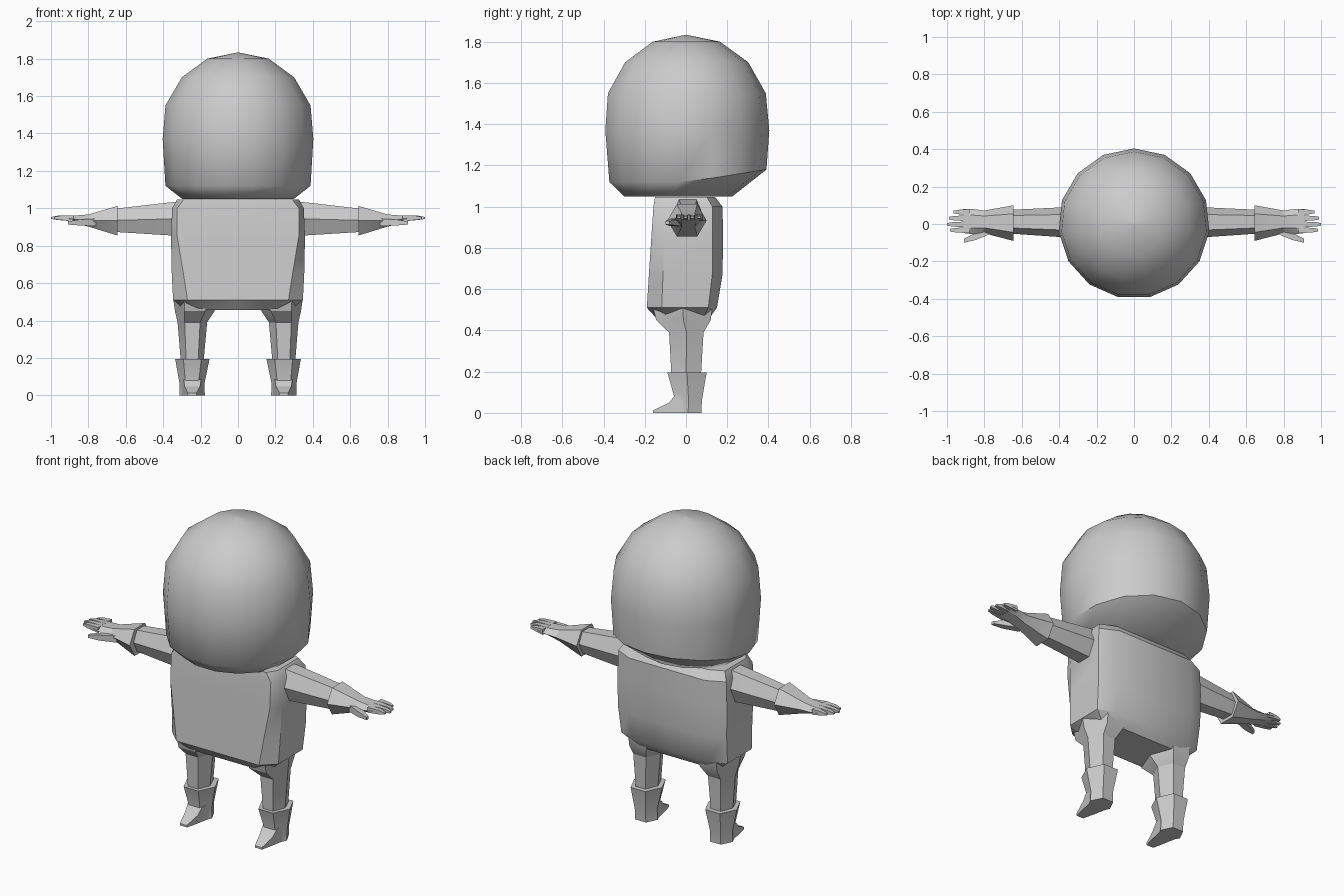
import bpy, bmesh
from math import sin, cos, pi, radians
from mathutils import Vector

if "Cube" in bpy.data.objects:
    bpy.data.objects.remove(bpy.data.objects["Cube"])


def loft(name, groups, mirror=False, angle=30):
    """Skin one or more stacks of equal-length rings into a single object."""
    bm = bmesh.new()
    for rings in groups:
        vs = [[bm.verts.new(p) for p in r] for r in rings]
        n = len(vs[0])
        for a, b in zip(vs, vs[1:]):
            for i in range(n):
                j = (i + 1) % n
                bm.faces.new((a[i], a[j], b[j], b[i]))
        bm.faces.new(vs[0][::-1])
        bm.faces.new(vs[-1])
    bmesh.ops.recalc_face_normals(bm, faces=bm.faces)
    me = bpy.data.meshes.new(name)
    bm.to_mesh(me)
    bm.free()
    ob = bpy.data.objects.new(name, me)
    bpy.context.collection.objects.link(ob)
    bpy.ops.object.select_all(action='DESELECT')
    ob.select_set(True)
    bpy.context.view_layer.objects.active = ob
    bpy.ops.object.shade_smooth_by_angle(angle=radians(angle))
    if mirror:
        ob.modifiers.new("mirror", 'MIRROR').use_mirror_merge = False
    return ob


def hexagon(u0, u1, v0, v1, mid=None):
    """Six-sided section with points at u0/u1 and flats at v0/v1."""
    m = (v0 + v1) / 2 if mid is None else mid
    a, b = u0 + (u1 - u0) * .24, u1 - (u1 - u0) * .24
    return [(u0, m), (a, v0), (b, v0), (u1, m), (b, v1), (a, v1)]


def box(u0, u1, v0, v1):
    return [(u0, v0), (u1, v0), (u1, v1), (u0, v1)]


def at_z(z, sec):
    return [(u, v, z) for u, v in sec]


def at_x(x, sec):
    return [(x, u, v) for u, v in sec]


def at_y(y, sec):
    return [(u, y, v) for u, v in sec]


# Head: 15-sided dome, underside rising towards the back
SIDES = 15
dome = [  # z, x radius, y radius, y centre, lift at back
    (1.05, .30, .265, -.04, 0), (1.12, .39, .385, .005, .06),
    (1.37, .405, .402, .002, 0), (1.55, .39, .387, 0, 0),
    (1.70, .302, .302, 0, 0), (1.80, .165, .165, 0, 0), (1.833, .004, .004, 0, 0)]
rings = []
for z, rx, ry, cy, lift in dome:
    angs = [pi / 2 + 2 * pi * i / SIDES for i in range(SIDES)]
    rings.append([(rx * cos(a), cy + ry * sin(a), z + lift * max(0, sin(a))) for a in angs])
loft("head", [rings], angle=45)

# Torso: chamfered sections, front chamfer widening towards the hips
rings = []
for z, w, fx, bx, f, b in [(.455, .28, .2, .2, -.14, .11), (.51, .347, .27, .25, -.19, .15),
                           (.67, .355, .295, .25, -.18, .177), (.85, .358, .325, .25, -.168, .18),
                           (1.0, .352, .325, .25, -.158, .177), (1.048, .325, .29, .24, -.15, .14)]:
    half = [(fx, f), (w, f * .62), (w, b * .72), (bx, b)]
    mid_f, mid_b = (0, f), (0, b)
    sec = [mid_f] + half + [mid_b] + [(-x, y) for x, y in half[::-1]]
    rings.append(at_z(z, sec))
loft("torso", [rings], angle=35)

# Hips and legs
loft("leg", [[at_z(.53, hexagon(.10, .348, -.165, .13)),
              at_z(.45, hexagon(.125, .337, -.145, .12)),
              at_z(.39, hexagon(.165, .323, -.082, .085)),
              at_z(.17, hexagon(.185, .305, -.07, .072))]], mirror=True, angle=25)

# Boots: flared cuff and pointed toe
loft("boot", [[at_z(0, hexagon(.177, .312, -.055, .075)),
               at_z(.06, hexagon(.18, .312, -.052, .077)),
               at_z(.195, hexagon(.152, .336, -.09, .10))],
              [at_y(0, box(.185, .302, 0, .09)),
               at_y(-.055, box(.198, .290, 0, .082)),
               at_y(-.085, box(.203, .285, 0, .048)),
               at_y(-.16, box(.222, .268, 0, .012))]], mirror=True, angle=20)

# Arms
loft("arm", [[at_x(.30, hexagon(-.075, .09, .852, 1.037)),
              at_x(.36, hexagon(-.072, .09, .855, 1.032)),
              at_x(.68, hexagon(-.05, .075, .875, .995))]], mirror=True, angle=20)

# Gloves: cuff, palm, thumb and four fingers
glove = [[at_x(.645, hexagon(-.09, .10, .855, 1.012)),
          at_x(.80, hexagon(-.05, .072, .902, .967)),
          at_x(.86, hexagon(-.055, .08, .918, .962)),
          at_x(.915, hexagon(-.048, .08, .932, .96))],
         [at_x(.76, box(-.05, .0, .905, .945)),
          at_x(.845, box(-.085, -.045, .908, .94)),
          at_x(.91, box(-.10, -.08, .913, .93))]]
for y, tip in [(.064, .965), (.031, .99), (-.002, 1.0), (-.033, .985)]:
    glove.append([at_x(.88, box(y - .016, y + .016, .93, .962)),
                  at_x(tip - .03, box(y - .012, y + .012, .938, .96)),
                  at_x(tip, box(y - .007, y + .007, .943, .953))])
loft("glove", glove, mirror=True, angle=20)
